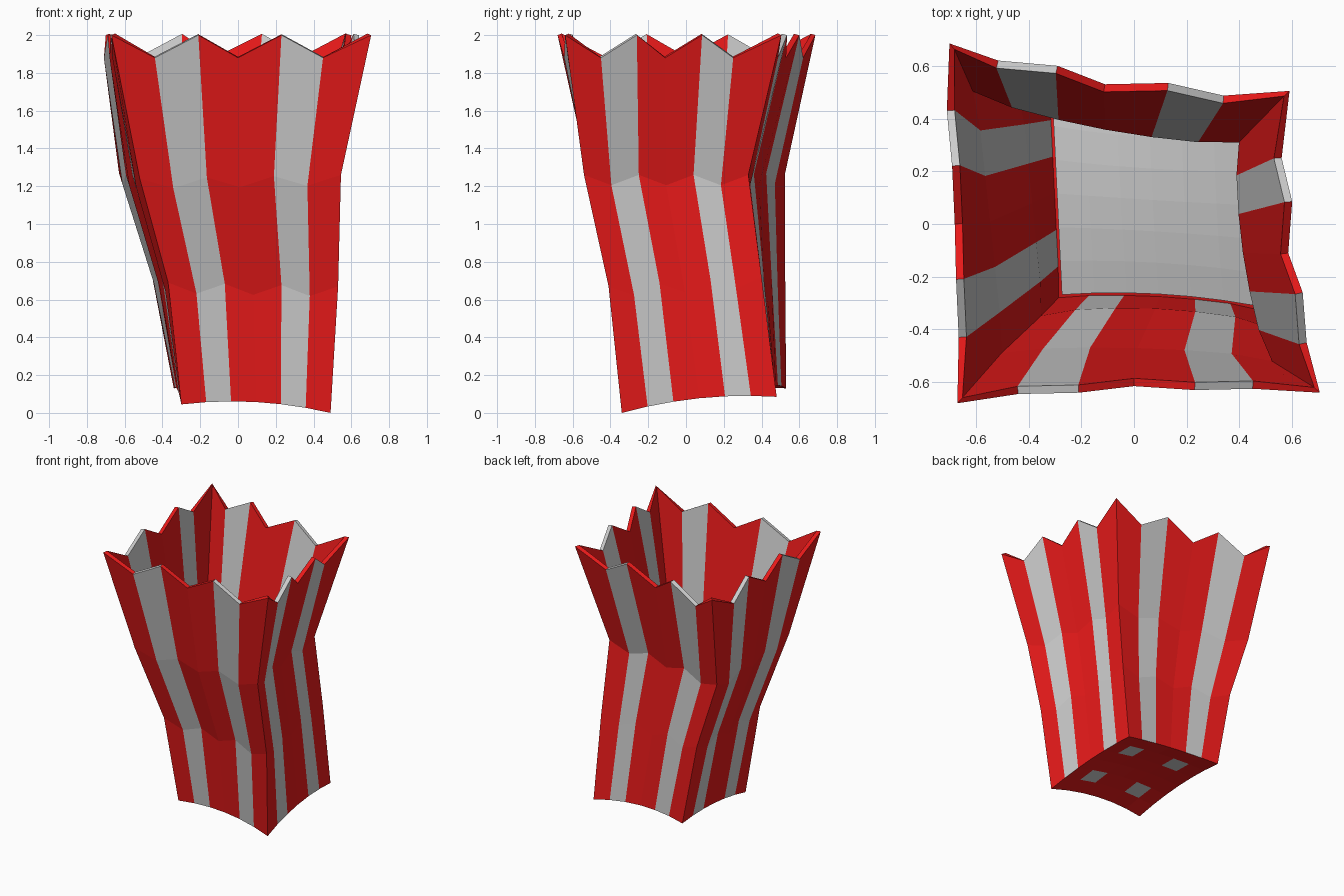
import bpy, bmesh
from mathutils import Vector

if "Cube" in bpy.data.objects:
    bpy.data.objects.remove(bpy.data.objects["Cube"])

N = 6  # panels per side
WALL = 0.03

# Corner positions per level, ordered front-left, front-right, back-right, back-left
LEVELS = [
    [(-.30, -.295, .045), (.49, -.34, 0), (.45, .48, .085), (-.34, .53, .13)],
    [(-.37, -.37, .69), (.53, -.41, .67), (.44, .40, .72), (-.46, .525, .75)],
    [(-.52, -.51, 1.24), (.545, -.54, 1.26), (.42, .33, 1.26), (-.63, .525, 1.27)],
]
# How far each side sags inward at its middle, per level
SAG = [(.025, .01, .03, 0), (.04, .03, .035, 0), (.025, .04, .04, 0)]
INWARD = [Vector(v) for v in ((0, 1, 0), (-1, 0, 0), (0, -1, 0), (1, 0, 0))]
# Rim outline, counter-clockwise from front-left
RIM = [(-.67, -.68), (-.44, -.645), (-.21, -.64), (0, -.615), (.23, -.63), (.45, -.625),
       (.705, -.64), (.655, -.45), (.64, -.26), (.585, -.11), (.60, .085), (.56, .25),
       (.59, .505), (.34, .487), (.13, .535), (-.11, .53), (-.29, .60), (-.515, .62),
       (-.70, .685), (-.71, .43), (-.69, .22), (-.68, 0), (-.675, -.21), (-.665, -.43)]


def ring(level):
    pts = []
    for s in range(4):
        a, b = (Vector(LEVELS[level][k % 4]) for k in (s, s + 1))
        for i in range(N):
            t = i / N
            arch = 4 * t * (1 - t)
            p = a.lerp(b, t) + INWARD[s] * SAG[level][s] * arch
            p.z += 0.035 * arch if level == 0 else -0.055 * (i % 2)
            pts.append(p)
    return pts


def base_grid(r):
    """Blend the four edges of a ring into a grid of points."""
    f, rt = r[0:7], r[6:13]
    bk, lf = r[12:19][::-1], (r[18:24] + r[:1])[::-1]
    grid = []
    for j in range(N + 1):
        v = j / N
        row = []
        for i in range(N + 1):
            u = i / N
            row.append(f[i].lerp(bk[i], v) + lf[j].lerp(rt[j], u)
                       - f[0].lerp(f[N], u).lerp(bk[0].lerp(bk[N], u), v))
        grid.append(row)
    return grid


def finish(name, bm, mats):
    me = bpy.data.meshes.new(name)
    bm.to_mesh(me)
    bm.free()
    for m in mats:
        me.materials.append(m)
    ob = bpy.data.objects.new(name, me)
    bpy.context.collection.objects.link(ob)
    return ob


red = bpy.data.materials.new("red")
red.diffuse_color = (0.8, 0.01, 0.01, 1)
red.use_nodes = True
red.node_tree.nodes["Principled BSDF"].inputs["Base Color"].default_value = red.diffuse_color
stripe = (1, 4)  # grey panels on each side

# Striped box: four walls with a zigzag rim and an arched underside
bm = bmesh.new()
rings = [ring(k) for k in range(3)]
rings.append([Vector((x, y, 1.88 if i % 2 else 2.0)) for i, (x, y) in enumerate(RIM)])
vs = [[bm.verts.new(p) for p in r] for r in rings]
for lo, hi in zip(vs, vs[1:]):
    for i in range(4 * N):
        k = (i + 1) % (4 * N)
        face = bm.faces.new((lo[i], lo[k], hi[k], hi[i]))
        face.material_index = 0 if i % N in stripe else 1
grid = [[bm.verts.new(p) for p in row] for row in base_grid(rings[0])]
for j in range(N):
    for i in range(N):
        face = bm.faces.new((grid[j][i], grid[j + 1][i], grid[j + 1][i + 1], grid[j][i + 1]))
        face.material_index = 0 if i in stripe and j in stripe else 1
bmesh.ops.remove_doubles(bm, verts=bm.verts[:], dist=1e-4)
bmesh.ops.recalc_face_normals(bm, faces=bm.faces[:])
# the shell is open at the top: make sure the normals point outward
bm.faces.ensure_lookup_table()
if bm.faces[0].normal.y > 0:
    bmesh.ops.reverse_faces(bm, faces=bm.faces[:])
box = finish("striped_box", bm, [None, red])
sol = box.modifiers.new("thickness", "SOLIDIFY")
sol.thickness = WALL
sol.offset = -1

# Plain grey floor lining inside the box
bm = bmesh.new()
centre = Vector((0.08, 0.09, 0))
grid = [[bm.verts.new(centre + (p - centre) * 0.93 + Vector((0, 0, 0.045))) for p in row]
        for row in base_grid(rings[0])]
for j in range(N):
    for i in range(N):
        bm.faces.new((grid[j][i], grid[j][i + 1], grid[j + 1][i + 1], grid[j + 1][i]))
finish("floor_lining", bm, [])
